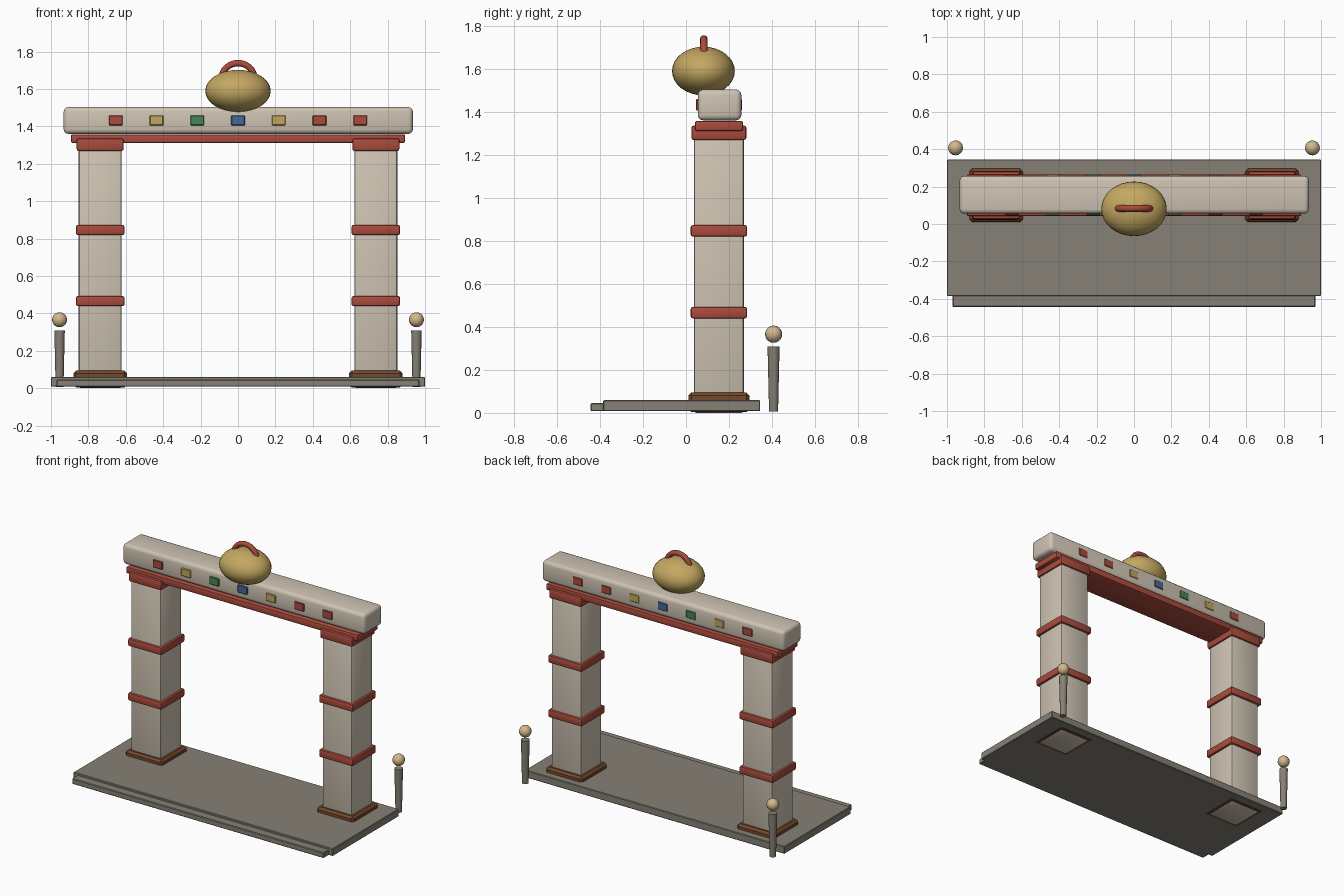
import bpy
from math import cos, sin, pi, radians

if "Cube" in bpy.data.objects:
    bpy.data.objects.remove(bpy.data.objects["Cube"])


def mat(name, r, g, b):
    m = bpy.data.materials.new(name)
    m.diffuse_color = (r, g, b, 1)
    m.use_nodes = True
    m.node_tree.nodes["Principled BSDF"].inputs["Base Color"].default_value = m.diffuse_color
    return m


STONE = mat("pale_stone", 0.62, 0.55, 0.45)
SLAB = mat("grey_stone", 0.24, 0.22, 0.18)
RED = mat("red_paint", 0.40, 0.07, 0.045)
BROWN = mat("brown_wood", 0.17, 0.065, 0.025)
GOLD = mat("gold", 0.55, 0.39, 0.12)
CREAM = mat("cream", 0.65, 0.48, 0.27)
GREEN = mat("green_tile", 0.06, 0.24, 0.09)
BLUE = mat("blue_tile", 0.06, 0.14, 0.32)


def finish(ob, name, m, angle=30):
    ob.name = name
    ob.data.materials.append(m)
    bpy.ops.object.shade_smooth_by_angle(angle=radians(angle))
    return ob


def box(name, m, x, y, z, bevel=0.0, segments=2):
    """Box given by (min, max) on each axis, with optional rounded edges."""
    bpy.ops.mesh.primitive_cube_add(size=1, location=[sum(a) / 2 for a in (x, y, z)])
    ob = bpy.context.object
    ob.scale = [a[1] - a[0] for a in (x, y, z)]
    bpy.ops.object.transform_apply(location=False, rotation=False, scale=True)
    if bevel:
        mod = ob.modifiers.new("round_edges", "BEVEL")
        mod.width, mod.segments = bevel, segments
        bpy.ops.object.modifier_apply(modifier=mod.name)
    return finish(ob, name, m)


def ball(name, m, loc, radii, seg=32, rings=16):
    bpy.ops.mesh.primitive_uv_sphere_add(segments=seg, ring_count=rings, radius=1, location=loc)
    ob = bpy.context.object
    ob.scale = radii
    bpy.ops.object.transform_apply(location=False, rotation=False, scale=True)
    return finish(ob, name, m, 60)


# Ground slab and front step
box("base_slab", SLAB, (-1, 1), (-0.385, 0.345), (0.008, 0.06), 0.004, 1)
box("front_step", SLAB, (-0.97, 0.97), (-0.443, -0.37), (0.008, 0.046), 0.004, 1)

for side, s in (("left", -1), ("right", 1)):
    def around(cx, w):
        return (cx - w / 2, cx + w / 2)

    # Pillar with plinth, bands and cap
    px, py = s * 0.737, 0.153
    box(f"{side}_plinth", BROWN, around(px, 0.285), around(py, 0.285), (0.004, 0.094), 0.014, 1)
    box(f"{side}_pillar", STONE, around(px, 0.23), around(py, 0.232), (0.0, 1.29), 0.012)
    for i, z in enumerate((0.466, 0.846)):
        box(f"{side}_band_{i + 1}", RED, around(px, 0.26), around(py, 0.262),
            (z - 0.027, z + 0.027), 0.01)
    box(f"{side}_cap", RED, around(px, 0.252), around(py, 0.256), (1.268, 1.336), 0.012)

    # Bollard with ball on top
    bx, by = s * 0.954, 0.407
    bpy.ops.mesh.primitive_cone_add(vertices=16, radius1=0.021, radius2=0.028, depth=0.302,
                                    location=(bx, by, 0.157))
    finish(bpy.context.object, f"{side}_bollard_post", SLAB)
    ball(f"{side}_bollard_ball", CREAM, (bx, by, 0.366), (0.04,) * 3, 16, 10)

# Lintel and top beam
box("lintel", RED, (-0.893, 0.893), (0.042, 0.265), (1.311, 1.357), 0.008)
box("top_beam", STONE, (-0.932, 0.935), (0.055, 0.257), (1.36, 1.503), 0.024, 3)

# Coloured tiles on both faces of the beam
for i, m in enumerate((RED, GOLD, GREEN, BLUE, GOLD, RED, RED)):
    x = (i - 3) * 0.218
    for face, y in (("front", (0.046, 0.062)), ("back", (0.25, 0.261))):
        box(f"{face}_tile_{i + 1}", m, (x - 0.037, x + 0.037), y, (1.405, 1.459), 0.004, 1)

# Flattened gold ball with a curved handle
ball("gold_ball", GOLD, (0, 0.081, 1.589), (0.175, 0.146, 0.113))
curve = bpy.data.curves.new("handle", "CURVE")
curve.dimensions = "3D"
curve.bevel_depth, curve.bevel_resolution, curve.use_fill_caps = 0.018, 3, True
spline = curve.splines.new("POLY")
spline.points.add(16)
for i, p in enumerate(spline.points):
    a = pi * i / 16
    p.co = (0.088 * cos(a), 0.083, 1.655 + 0.083 * sin(a), 1)
handle = bpy.data.objects.new("handle", curve)
bpy.context.collection.objects.link(handle)
bpy.ops.object.select_all(action="DESELECT")
handle.select_set(True)
bpy.context.view_layer.objects.active = handle
bpy.ops.object.convert(target="MESH")
finish(bpy.context.object, "handle", RED, 40)
